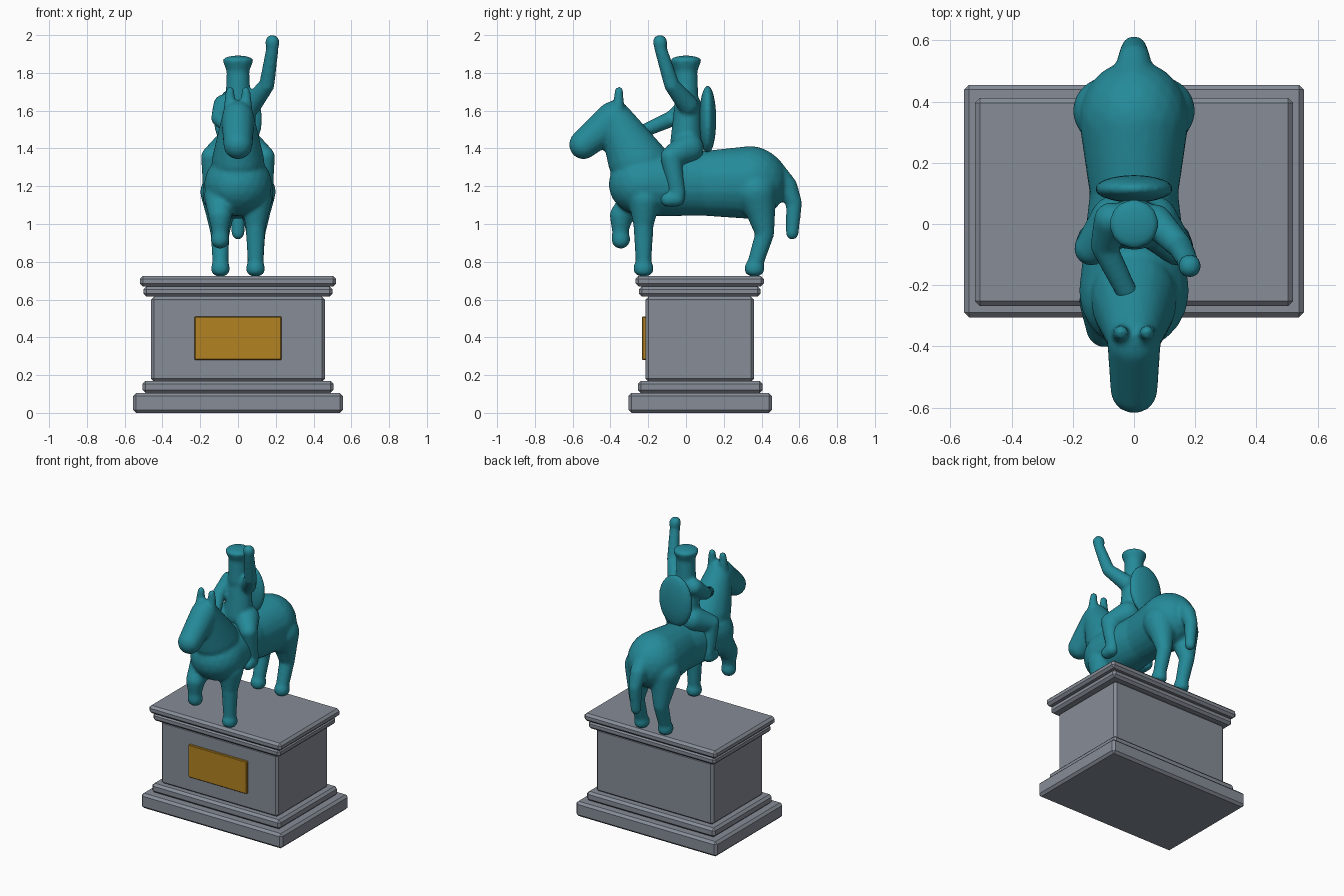
import bpy, bmesh
from mathutils import Vector


def material(name, colour):
    m = bpy.data.materials.new(name)
    m.diffuse_color = (*colour, 1)
    return m


stone = material("grey_stone", (0.24, 0.265, 0.31))
gold = material("gold", (0.445, 0.223, 0.016))
bronze = material("teal_patina", (0.018, 0.255, 0.32))

# unit sphere points shared by all blended shapes
ball = bmesh.new()
bmesh.ops.create_icosphere(ball, subdivisions=3, radius=1)
SPHERE = [v.co.copy() for v in ball.verts]
ball.free()


def finish(name, bm, mat):
    me = bpy.data.meshes.new(name)
    bm.to_mesh(me)
    bm.free()
    me.materials.append(mat)
    ob = bpy.data.objects.new(name, me)
    bpy.context.collection.objects.link(ob)
    return ob


def box(name, lo, hi, bevel, mat):
    bm = bmesh.new()
    bmesh.ops.create_cube(bm, size=1)
    lo, hi = Vector(lo), Vector(hi)
    for v in bm.verts:
        v.co = (lo + hi) / 2 + v.co * (hi - lo)
    bmesh.ops.bevel(bm, geom=bm.edges[:], offset=bevel, segments=1, affect='EDGES')
    return finish(name, bm, mat)


def blend(bm, points):
    """Chain of hulls between ellipsoids: each point is (x, y, z, radius or radii)."""
    for pair in zip(points, points[1:]):
        verts = []
        for x, y, z, r in pair:
            r = Vector(r if isinstance(r, tuple) else (r, r, r))
            verts += [bm.verts.new(Vector((x, y, z)) + p * r) for p in SPHERE]
        bmesh.ops.convex_hull(bm, input=verts)
        # drop points left inside the hull
        loose = [v for v in bm.verts if not v.link_faces]
        bmesh.ops.delete(bm, geom=loose, context='VERTS')


def sculpt(name, chains, smooth):
    bm = bmesh.new()
    for c in chains:
        blend(bm, c)
    bmesh.ops.recalc_face_normals(bm, faces=bm.faces[:])
    ob = finish(name, bm, bronze)
    rm = ob.modifiers.new("fuse", 'REMESH')
    rm.mode = 'VOXEL'
    rm.voxel_size = 0.011
    rm.use_smooth_shade = True
    sm = ob.modifiers.new("soften", 'SMOOTH')
    sm.factor = 0.5
    sm.iterations = smooth
    return ob


# pedestal tiers: half width, front, back, bottom, top
tiers = {
    "plinth": (0.555, -0.305, 0.455, 0.0, 0.105),
    "base_step": (0.505, -0.255, 0.405, 0.105, 0.17),
    "pedestal_block": (0.46, -0.215, 0.36, 0.165, 0.615),
    "lower_cornice": (0.50, -0.25, 0.395, 0.615, 0.67),
    "upper_cornice": (0.52, -0.268, 0.412, 0.67, 0.725),
}
for name, (w, y0, y1, z0, z1) in tiers.items():
    box(name, (-w, y0, z0), (w, y1, z1), 0.016, stone)
box("plaque", (-0.23, -0.232, 0.28), (0.23, -0.21, 0.51), 0.004, gold)

# horse: trunk, neck, head and tail
horse = [
    [(0, -0.22, 1.21, (0.18, 0.19, 0.168)), (0, 0.1, 1.215, (0.145, 0.15, 0.172)),
     (0, 0.34, 1.22, (0.18, 0.195, 0.193))],
    [(0, -0.25, 1.33, (0.14, 0.165, 0.13)), (0, -0.375, 1.56, (0.085, 0.085, 0.095))],
    [(0, -0.385, 1.55, (0.088, 0.095, 0.1)), (0, -0.543, 1.42, (0.077, 0.076, 0.078))],
    [(0, 0.44, 1.29, 0.075), (0, 0.535, 1.2, 0.055), (0, 0.572, 1.11, 0.043),
     (0, 0.562, 0.95, 0.034)],
    # standing foreleg
    [(0.095, -0.22, 1.13, 0.085), (0.093, -0.225, 1.0, 0.054), (0.093, -0.225, 0.8, 0.042)],
    [(0.093, -0.225, 0.77, (0.05, 0.053, 0.042)), (0.093, -0.225, 0.755, (0.05, 0.053, 0.034))],
    # raised foreleg
    [(-0.095, -0.25, 1.15, 0.085), (-0.095, -0.342, 1.045, 0.062),
     (-0.095, -0.348, 0.96, 0.043), (-0.095, -0.345, 0.918, 0.05)],
]
for s in (-1, 1):
    # hind legs, hooves and ears
    horse += [
        [(s * 0.09, 0.37, 1.17, 0.11), (s * 0.095, 0.395, 1.07, 0.078),
         (s * 0.095, 0.417, 0.95, 0.05), (s * 0.093, 0.37, 0.8, 0.043)],
        [(s * 0.093, 0.362, 0.77, (0.05, 0.053, 0.042)),
         (s * 0.093, 0.362, 0.755, (0.05, 0.053, 0.034))],
        [(s * 0.045, -0.36, 1.61, 0.032), (s * 0.042, -0.354, 1.706, 0.023)],
    ]
sculpt("horse", horse, 6)

# rider: torso, head with tall hat, arms
rider = [
    [(0, 0, 1.42, (0.1, 0.085, 0.09)), (0, 0.01, 1.62, (0.09, 0.072, 0.08))],
    [(0, 0, 1.66, 0.066), (0, 0, 1.82, 0.06)],
    [(0, 0, 1.81, 0.056), (0, 0, 1.866, (0.082, 0.082, 0.026))],
    [(0.07, 0.01, 1.63, 0.055), (0.152, -0.075, 1.735, 0.041), (0.182, -0.135, 1.93, 0.033)],
    [(0.182, -0.136, 1.955, 0.038), (0.182, -0.138, 1.964, 0.038)],
    [(-0.075, 0.015, 1.63, 0.056), (-0.1, -0.07, 1.56, 0.043), (-0.02, -0.23, 1.49, 0.035)],
]
for s in (-1, 1):
    # thigh, shin and boot
    rider += [
        [(s * 0.06, 0.01, 1.4, 0.085), (s * 0.14, -0.08, 1.355, 0.056),
         (s * 0.14, -0.045, 1.16, 0.044)],
        [(s * 0.143, -0.05, 1.135, 0.044), (s * 0.145, -0.095, 1.13, 0.04)],
    ]
sculpt("rider", rider, 4)

# rounded cape on the back
sculpt("cape", [[(0, 0.115, 1.55, (0.128, 0.045, 0.18)),
                 (0, 0.115, 1.555, (0.128, 0.045, 0.18))]], 2)
